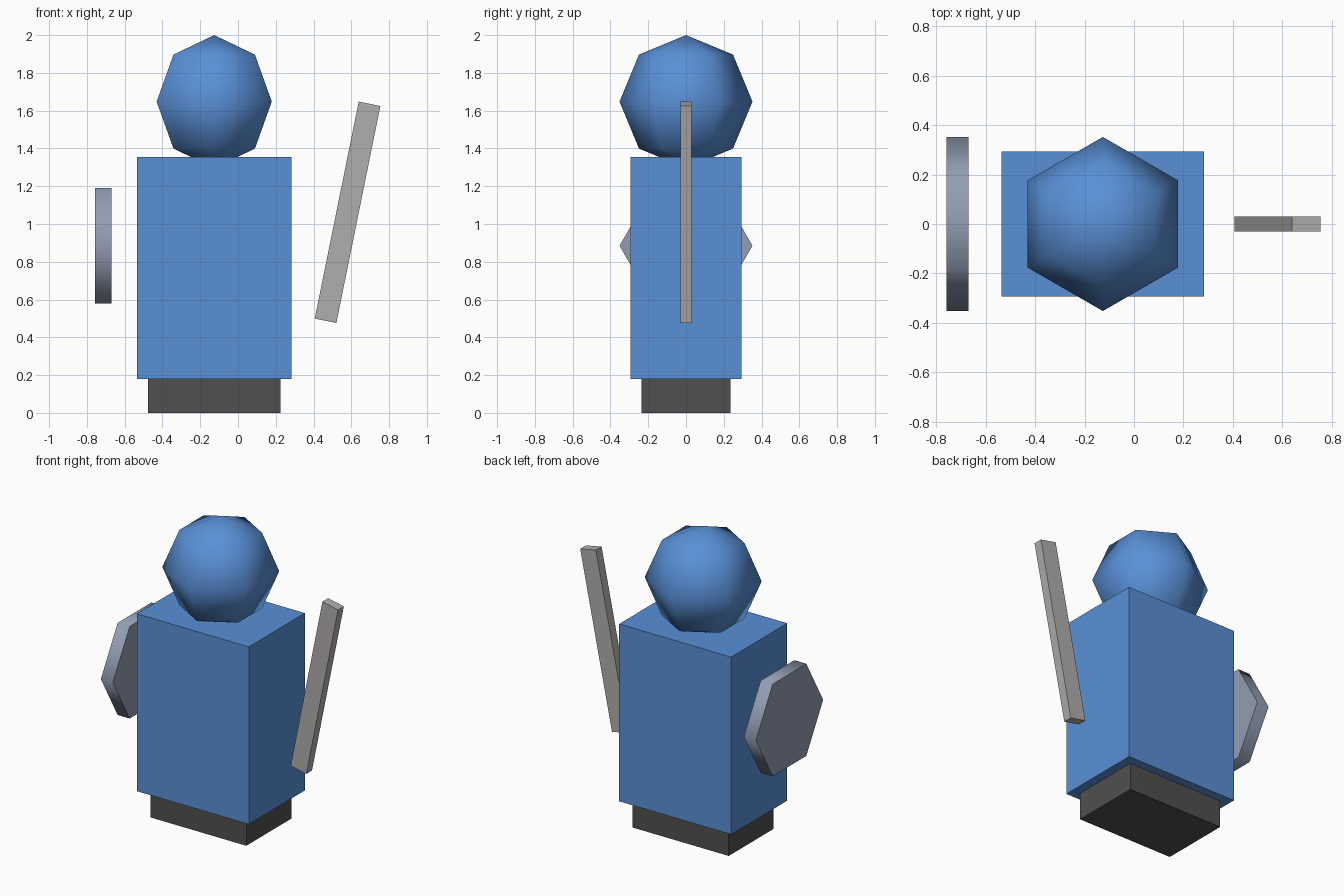
import bpy
import math

old = bpy.data.objects.get("Cube")
if old:
    bpy.data.objects.remove(old, do_unlink=True)


def material(name, rgb):
    mat = bpy.data.materials.new(name)
    mat.use_nodes = True
    color = (*rgb, 1.0)
    mat.diffuse_color = color
    mat.node_tree.nodes["Principled BSDF"].inputs["Base Color"].default_value = color
    return mat


blue = material("blue", (0.10, 0.28, 0.68))
dark_grey = material("dark grey", (0.08, 0.08, 0.08))
light_grey = material("light grey", (0.44, 0.43, 0.42))
steel = material("steel", (0.29, 0.34, 0.45))


def finish(name, mat, smooth_angle=None):
    obj = bpy.context.object
    obj.name = name
    obj.data.materials.append(mat)
    if smooth_angle:
        bpy.ops.object.shade_smooth_by_angle(angle=math.radians(smooth_angle))
    return obj


def box(name, center, size, mat, tilt=0.0):
    bpy.ops.mesh.primitive_cube_add(size=1, location=center, rotation=(0, tilt, 0))
    bpy.context.object.scale = size
    bpy.ops.object.transform_apply(location=False, rotation=False, scale=True)
    return finish(name, mat)


AXIS_X = -0.126

# Base and torso
box("base", (AXIS_X, 0, 0.09), (0.703, 0.47, 0.18), dark_grey)
box("torso", (AXIS_X, 0, 0.767), (0.82, 0.586, 1.174), blue)

# Faceted round head
bpy.ops.mesh.primitive_uv_sphere_add(
    segments=6, ring_count=4, radius=0.352, location=(AXIS_X, 0, 1.648))
finish("head", blue, 80)

# Leaning staff on the left
box("staff", (0.58, 0, 1.062), (0.117, 0.06, 1.172), light_grey, tilt=0.2)

# Six-sided shield on the right, corners pointing front and back
bpy.ops.mesh.primitive_cylinder_add(
    vertices=6, radius=0.352, depth=0.088,
    location=(-0.714, 0, 0.885), rotation=(0, math.pi / 2, 0))
shield = finish("shield", steel, 70)
bpy.ops.object.transform_apply(location=False, rotation=True, scale=False)
if max(v.co.y for v in shield.data.vertices) < 0.34:
    shield.rotation_euler.x = math.pi / 6
